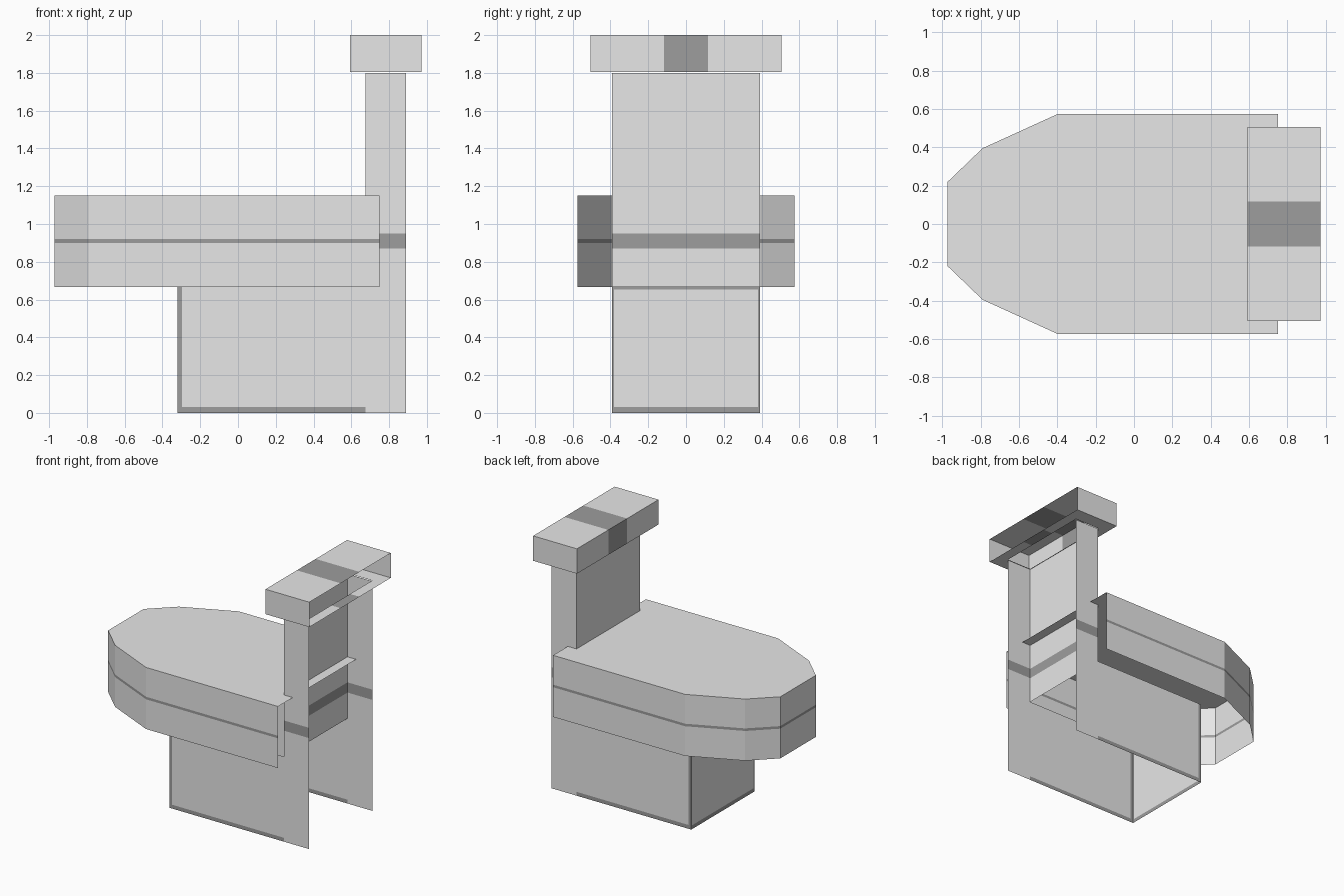
import bpy, bmesh
from mathutils import Vector

if "Cube" in bpy.data.objects:
    bpy.data.objects.remove(bpy.data.objects["Cube"])


def material(name, v):
    m = bpy.data.materials.new(name)
    m.diffuse_color = (v, v, v, 1)
    m.use_nodes = True
    m.node_tree.nodes["Principled BSDF"].inputs["Base Color"].default_value = m.diffuse_color
    return m


MATS = [material("light_grey", 0.8), material("dark_grey", 0.34)]


def add_face(bm, pts, out, dark=False):
    """One face turned towards the direction 'out'."""
    f = bm.faces.new([bm.verts.new(p) for p in pts])
    f.normal_update()
    if f.normal.dot(Vector(out)) < 0:
        f.normal_flip()
    f.material_index = int(dark)


def sheet(bm, axis, pos, us, vs, out, dark=lambda u, v: False, hole=lambda u, v: False):
    """Flat panel across 'axis' at 'pos', cut along us and vs and coloured by rule."""
    def point(u, v):
        p = [u, v]
        p.insert(axis, pos)
        return p
    normal = [0, 0, 0]
    normal[axis] = out
    for u0, u1 in zip(us, us[1:]):
        for v0, v1 in zip(vs, vs[1:]):
            mid = ((u0 + u1) / 2, (v0 + v1) / 2)
            if not hole(*mid):
                add_face(bm, [point(u0, v0), point(u1, v0), point(u1, v1), point(u0, v1)],
                         normal, dark(*mid))


def finish(bm, name):
    bmesh.ops.remove_doubles(bm, verts=bm.verts[:], dist=1e-5)
    me = bpy.data.meshes.new(name)
    bm.to_mesh(me)
    bm.free()
    for m in MATS:
        me.materials.append(m)
    bpy.context.collection.objects.link(bpy.data.objects.new(name, me))


X, Y, Z = 0, 1, 2

# Faceted hood: open below and behind, with a thin dark line around it
half = [(0.75, 0.575), (-0.395, 0.575), (-0.79, 0.395), (-0.972, 0.22)]
outline = half + [(x, -y) for x, y in reversed(half)]
levels = [0.667, 0.9, 0.92, 1.15]
bm = bmesh.new()
for (xa, ya), (xb, yb) in zip(outline, outline[1:]):
    out = (-abs(yb - ya), (ya + yb) * 2, 0)
    for z0, z1 in zip(levels, levels[1:]):
        add_face(bm, [(xa, ya, z0), (xb, yb, z0), (xb, yb, z1), (xa, ya, z1)],
                 out, 0.9 <= z0 < 0.92)
add_face(bm, [(x, y, 1.15) for x, y in outline], (0, 0, 1))
finish(bm, "hood")

# Base: two sides and a front wall with dark trim, open below
bm = bmesh.new()
for s in (-1, 1):
    sheet(bm, Y, s * 0.392, [-0.32, -0.297, 0.675], [0, 0.03, 0.667], s,
          lambda x, z: x < -0.297 or z < 0.03)
sheet(bm, X, -0.32, [-0.392, -0.382, 0.382, 0.392], [0, 0.03, 0.654, 0.667], -1,
      lambda y, z: abs(y) > 0.382 or z < 0.03 or z > 0.654)
finish(bm, "base")

# Column: two side panels and a recessed panel, with a dark band
band = lambda u, z: 0.87 < z < 0.95
bm = bmesh.new()
for s in (-1, 1):
    sheet(bm, Y, s * 0.392, [0.675, 0.89], [0, 0.667, 0.87, 0.95, 1.8], s, band)
sheet(bm, X, 0.675, [-0.392, 0.392], [0.667, 0.87, 0.95, 1.8], -1, band)
finish(bm, "column")

# Head box: open behind, dark centre stripe, hole over the column
ys = [-0.505, -0.392, -0.117, 0.117, 0.392, 0.505]
bm = bmesh.new()
sheet(bm, X, 0.592, ys, [1.805, 2.0], -1, lambda y, z: abs(y) < 0.117)
sheet(bm, Z, 2.0, [0.592, 0.972], ys, 1, lambda x, y: abs(y) < 0.117)
sheet(bm, Z, 1.805, [0.592, 0.675, 0.89, 0.972], ys, -1, lambda x, y: abs(y) < 0.117,
      lambda x, y: 0.675 < x < 0.89 and abs(y) < 0.392)
for s in (-1, 1):
    sheet(bm, Y, s * 0.505, [0.592, 0.972], [1.805, 2.0], s)
finish(bm, "head_box")
